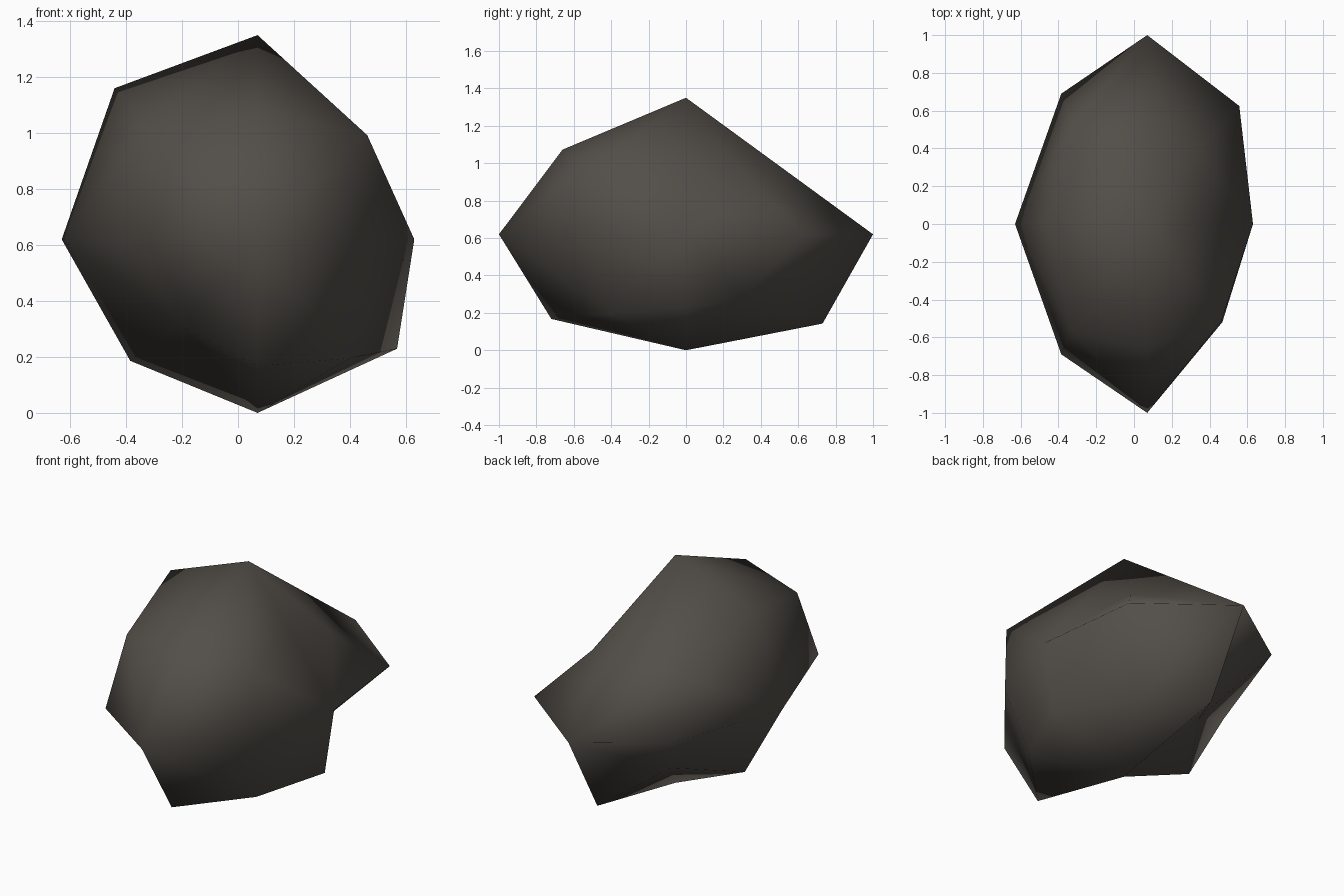
import bpy, bmesh
from itertools import product

if "Cube" in bpy.data.objects:
    bpy.data.objects.remove(bpy.data.objects["Cube"])

# Rock: poles, edge points and corner points of a once-divided cube,
# each placed at a fraction of the rock's reach from its core.
CORE = (.07, 0, .62)
REACH = {1: (.56, 1, .73), -1: (.70, 1, .62)}
POLE, EDGE, CORNER = (1, 1, 1), (.65, .69, .7), (.39, .42, .5)

# Irregular chips and bulges: x, y, z direction signs -> fractions
CHIPS = {
    "++0": (.87, .625, 0), "+-0": (.71, .52, 0),
    "+0+": (.5, 0, .5), "+0-": (.89, 0, .63), "-0+": (.73, 0, .74),
    "0-+": (0, .66, .62), "0++": (0, .5, .5),
    "0+-": (0, .73, .77), "0--": (0, .72, .73),
    "--+": (.58, .56, .55), "+-+": (.7, .515, .51), "+++": (.49, .38, .33),
    "-++": (.57, .52, .43), "+--": (.59, .4, .685),
    "++-": (.32, .3, .56), "-+-": (.32, .36, .54),
}


def place(signs):
    name = "".join("0+-"[s] for s in signs)
    rule = (POLE, EDGE, CORNER)[sum(map(abs, signs)) - 1]
    frac = CHIPS.get(name, rule)
    return [CORE[i] + s * frac[i] * REACH[s or 1][i] for i, s in enumerate(signs)]


bm = bmesh.new()
verts = {s: bm.verts.new(place(s)) for s in product((-1, 0, 1), repeat=3) if any(s)}

# In every octant, each pole joins two edge points and the corner
for corner in product((-1, 1), repeat=3):
    outward = corner[0] * corner[1] * corner[2] > 0

    def point(*axes):
        return verts[tuple(s if i in axes else 0 for i, s in enumerate(corner))]

    for a in range(3):
        b, c = (a + 1) % 3, (a + 2) % 3
        for tri in ([point(a), point(a, b), point(a, b, c)],
                    [point(a), point(a, b, c), point(a, c)]):
            bm.faces.new(tri if outward else tri[::-1])

for f in bm.faces:
    f.smooth = True
mesh = bpy.data.meshes.new("rock")
bm.to_mesh(mesh)
bm.free()

stone = bpy.data.materials.new("dark stone")
stone.diffuse_color = (.085, .076, .065, 1)
stone.use_nodes = True
stone.node_tree.nodes["Principled BSDF"].inputs["Base Color"].default_value = stone.diffuse_color
mesh.materials.append(stone)
rock = bpy.data.objects.new("rock", mesh)
bpy.context.collection.objects.link(rock)
